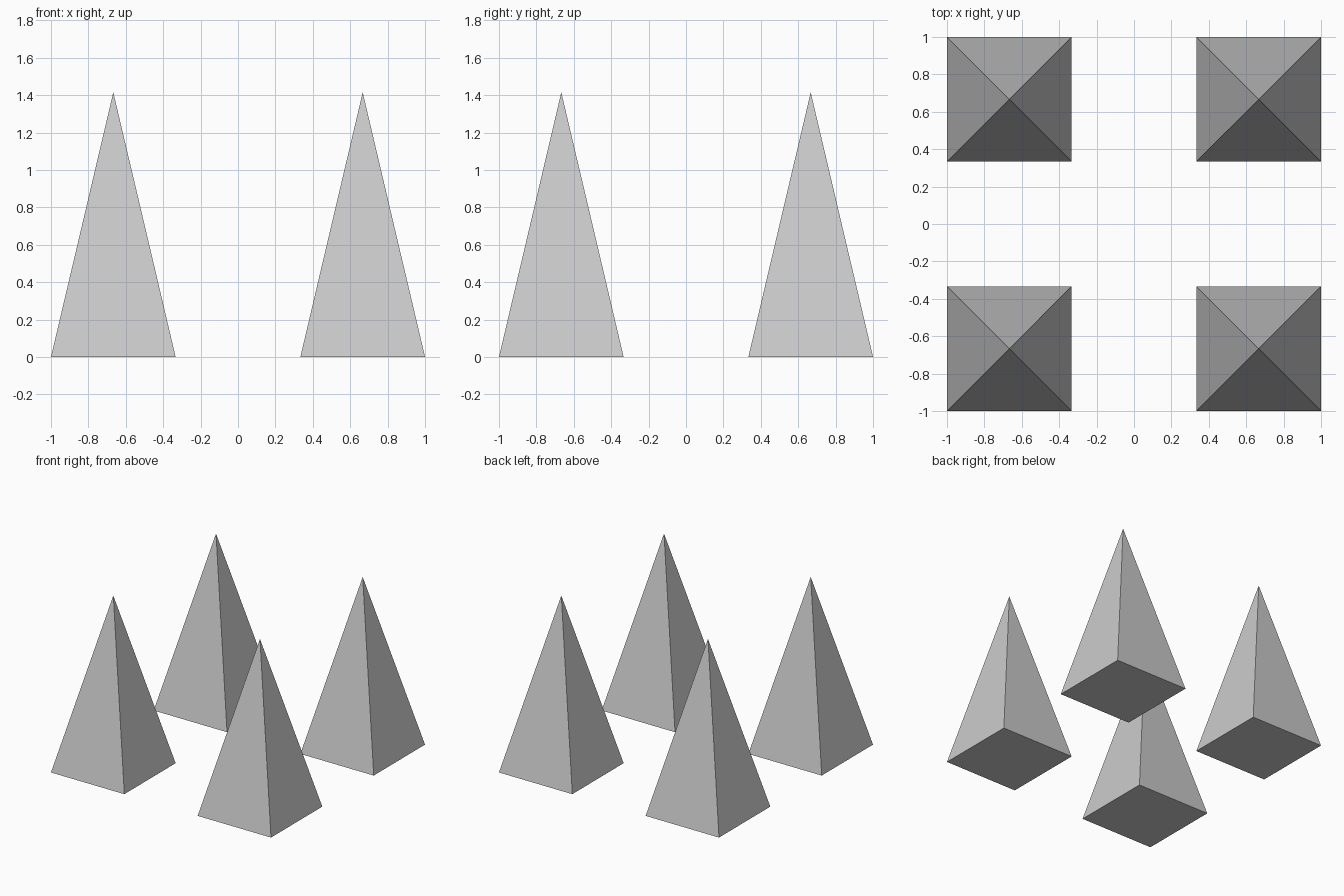
import bpy, bmesh

if "Cube" in bpy.data.objects:
    bpy.data.objects.remove(bpy.data.objects["Cube"])

HALF = 1 / 3      # half the base width
CENTRE = 2 / 3    # distance of each pyramid from the middle
HEIGHT = 1.415


def pyramid(name, x, y):
    # Square base with four flat sides meeting at a point
    bm = bmesh.new()
    base = [bm.verts.new((sx * HALF, sy * HALF, 0))
            for sx, sy in ((-1, -1), (1, -1), (1, 1), (-1, 1))]
    tip = bm.verts.new((0, 0, HEIGHT))
    bm.faces.new(base[::-1])
    for i in range(4):
        bm.faces.new((base[i], base[(i + 1) % 4], tip))
    mesh = bpy.data.meshes.new(name)
    bm.to_mesh(mesh)
    bm.free()
    obj = bpy.data.objects.new(name, mesh)
    obj.location = (x, y, 0)
    bpy.context.collection.objects.link(obj)


# One pyramid in each corner
for row, sy in (("front", -1), ("back", 1)):
    for side, sx in (("left", -1), ("right", 1)):
        pyramid(f"{row}_{side}_pyramid", sx * CENTRE, sy * CENTRE)
